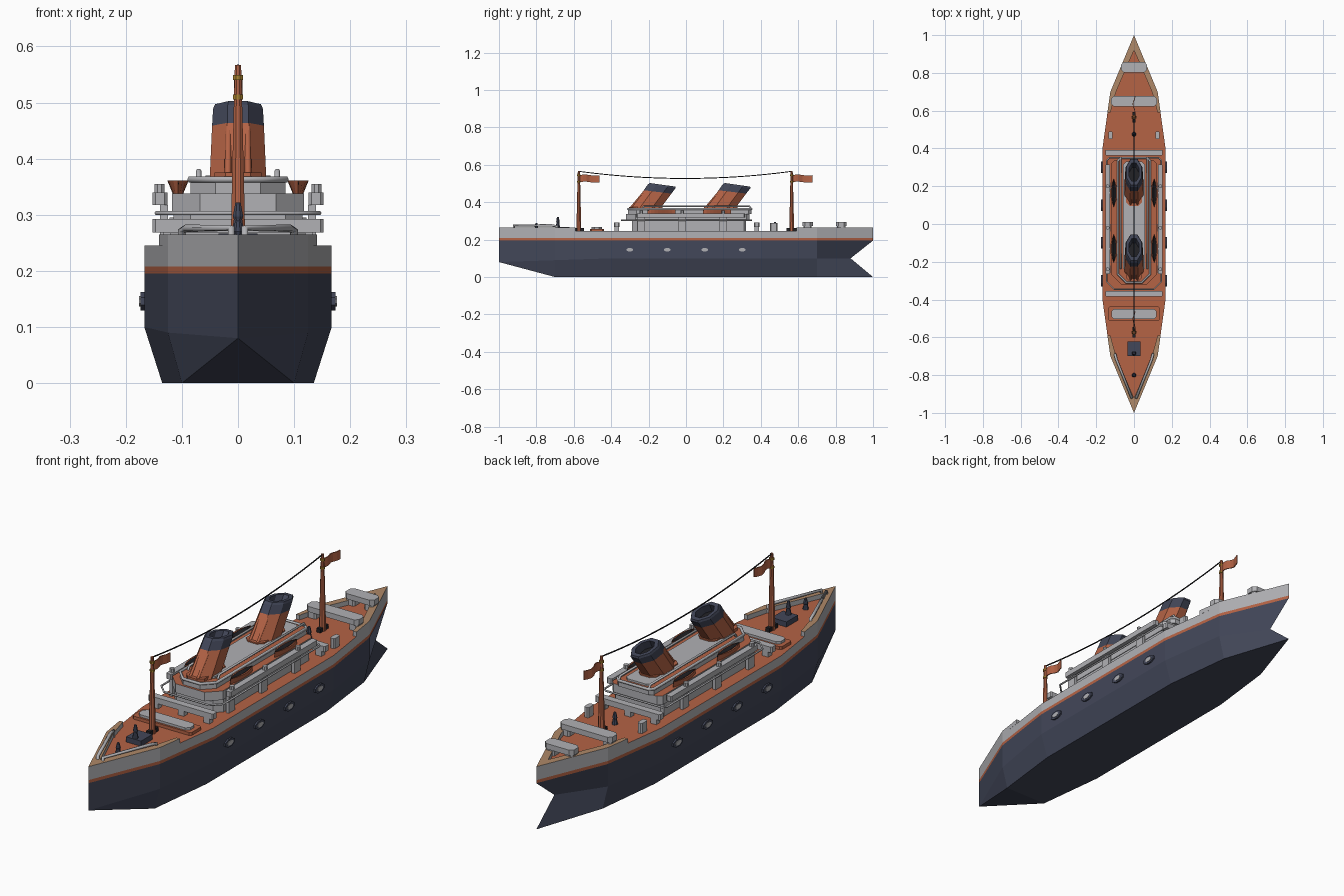
import bpy, bmesh, math
from mathutils import Vector

if "Cube" in bpy.data.objects:
    bpy.data.objects.remove(bpy.data.objects["Cube"])


def material(name, r, g, b):
    m = bpy.data.materials.new(name)
    m.use_nodes = True
    m.diffuse_color = (r, g, b, 1)
    m.node_tree.nodes["Principled BSDF"].inputs["Base Color"].default_value = (r, g, b, 1)
    return m


MATS = [material("rust orange", .46, .125, .06), material("navy", .055, .063, .1),
        material("light grey", .44, .44, .46), material("tan", .43, .25, .14),
        material("gold", .42, .24, .03), material("black", .015, .015, .018)]
ORANGE, NAVY, GREY, TAN, GOLD, BLACK = range(6)


def finish(name, bm):
    bmesh.ops.remove_doubles(bm, verts=bm.verts, dist=1e-5)
    bmesh.ops.recalc_face_normals(bm, faces=bm.faces)
    me = bpy.data.meshes.new(name)
    bm.to_mesh(me)
    bm.free()
    for m in MATS:
        me.materials.append(m)
    ob = bpy.data.objects.new(name, me)
    bpy.context.collection.objects.link(ob)
    return ob


def loft(name, rings, color, closed=True, caps=(None, None)):
    """Skin consecutive rings; color(ring, side) gives the material of each face."""
    bm = bmesh.new()
    vs = [[bm.verts.new(p) for p in ring] for ring in rings]
    n = len(rings[0])
    for i in range(len(vs) - 1):
        for j in range(n if closed else n - 1):
            k = (j + 1) % n
            f = bm.faces.new((vs[i][j], vs[i][k], vs[i + 1][k], vs[i + 1][j]))
            f.material_index = color(i, j)
    for ring, cap in zip((vs[0], vs[-1]), caps):
        if cap is not None:
            bm.faces.new(ring).material_index = cap
    return finish(name, bm)


def prism(name, outline, z0, z1, side=GREY, top=None):
    rings = [[(x, y, z) for x, y in outline] for z in (z0, z1)]
    return loft(name, rings, lambda i, j: side, caps=(side, side if top is None else top))


def slab(name, x, y, hx, hy, z0, z1, side=GREY, top=None, cut=0.0):
    """Box with optional cut corners, centred on x, y."""
    pts = []
    for sx, sy, flip in ((1, -1, 0), (1, 1, 1), (-1, 1, 0), (-1, -1, 1)):
        pair = [(x + sx * (hx - cut), y + sy * hy), (x + sx * hx, y + sy * (hy - cut))]
        if not cut:
            pair = pair[:1]
        pts += pair[::-1] if flip else pair
    return prism(name, pts, z0, z1, side, top)


def spindle(name, x, y, profile, color, sides=8):
    """Turned part from (radius, height) pairs."""
    turn = [math.tau * (k + .5) / sides for k in range(sides)]
    rings = [[(x + r * math.cos(a), y + r * math.sin(a), z) for a in turn] for r, z in profile]
    return loft(name, rings, lambda i, j: color, caps=(color, color))


def tube(name, pts, radius, color, cyclic=False):
    cu = bpy.data.curves.new(name, "CURVE")
    cu.dimensions = "3D"
    cu.bevel_depth = radius
    cu.bevel_resolution = 1
    cu.use_fill_caps = True
    sp = cu.splines.new("POLY")
    sp.points.add(len(pts) - 1)
    for p, q in zip(sp.points, pts):
        p.co = (*q, 1)
    sp.use_cyclic_u = cyclic
    cu.materials.append(MATS[color])
    ob = bpy.data.objects.new(name, cu)
    bpy.context.collection.objects.link(ob)
    return ob


# Hull: stations of (y, z) bottom and chine points, with their half widths
DECK = .245
stations = []
for y, wb, wt, yc, zb, zc in ((-1, 0, 0, -1, .08, .08), (-.7, .1, .125, -.7, 0, .09),
                              (-.4, .135, .167, -.4, 0, .1), (.4, .135, .167, .4, 0, .1),
                              (.7, .1, .125, .7, 0, .1), (1, 0, 0, .88, 0, .1)):
    half = [(wb, y, zb), (wt, yc, zc)] + [(wt, y, z) for z in (.195, .208, DECK)]
    stations.append(half + [(-x, b, c) for x, b, c in reversed(half)])
bands = [NAVY, NAVY, ORANGE, GREY, ORANGE, GREY, ORANGE, NAVY, NAVY, NAVY]
loft("hull", stations, lambda i, j: bands[j])

# Raised bulwarks with tan caps at both ends
for name, s in (("bow_bulwark", -1), ("stern_bulwark", 1)):
    outer = [(.141, .59), (.125, .7), (0, 1), (-.125, .7), (-.141, .59)]
    inner = [(.125, .59), (.095, .7), (0, .92), (-.095, .7), (-.125, .59)]
    secs = [[(a, s * b, DECK), (a, s * b, .265), (c, s * d, .265), (c, s * d, DECK)]
            for (a, b), (c, d) in zip(outer, inner)]
    loft(name, secs, lambda i, j: TAN if j == 1 else GREY, caps=(GREY, GREY))

# Portholes: navy surround with a pale pane
for s, side in ((1, "left"), (-1, "right")):
    for y in (-.3, -.1, .1, .3):
        for part, x0, x1, w, h, col in (("frame", .16, .174, .033, .018, NAVY),
                                        ("pane", .17, .176, .019, .01, GREY)):
            oval = [(w * math.cos(a), h * math.sin(a)) for a in
                    [math.tau * (k + .5) / 8 for k in range(8)]]
            loft(f"{side}_porthole_{part}", [[(s * x, y + a, .146 + b) for a, b in oval] for x in (x0, x1)],
                 lambda i, j: col, caps=(col, col))


def house_outline(w, y0, y1, cut):
    return [(-w + cut, y0), (w - cut, y0), (w, y0 + cut), (w, y1 - cut / 3), (w - cut / 3, y1),
            (-w + cut / 3, y1), (-w, y1 - cut / 3), (-w, y0 + cut)]


# Stacked deckhouse
prism("lower_house", house_outline(.115, -.29, .32, .03), DECK, .30, GREY, ORANGE)
prism("middle_house", house_outline(.118, -.32, .34, .05), .30, .338, GREY, ORANGE)
upper = house_outline(.085, -.31, .35, .045)
prism("upper_house", upper, .338, .362, GREY, ORANGE)
slab("roof", 0, .04, .058, .29, .362, .37, GREY, cut=.015)
tube("roof_edge_rail", [(x, y, .363) for x, y in upper], .006, GREY, True)

# Cross bridges before and behind the house
for name, y in (("front_bridge", -.37), ("rear_bridge", .378)):
    slab(name, 0, y, .152, .015, .268, .292, GREY, cut=.005)
    for x in (-.12, 0, .12):
        slab(name + "_leg", x, y, .014, .012, DECK, .268)

tube("walkway_rail", [(x, y, .303) for x, y in house_outline(.145, -.345, .35, .04)], .004, GREY, True)

# Side galleries, roof rails and lifeboats
for s, side in ((1, "left"), (-1, "right")):
    slab(side + "_gallery", s * .139, .025, .013, .29, .317, .34, GREY, cut=.005)
    for y in (-.24, -.02, .2):
        slab(side + "_gallery_leg", s * .132, y, .007, .02, DECK, .317)
        spindle(side + "_gallery_post", s * .14, y, ((.01, .34), (.01, .355)), GREY)
    tube(side + "_roof_rail", [(s * .07, -.235, .362), (s * .07, -.225, .378), (s * .07, .34, .378),
                               (s * .07, .35, .362)], .005, GREY)
    for y0 in (-.13, .165):
        rings = []
        for t in range(-4, 5):
            u = t / 4
            w = .019 * (1 - u * u)
            y = y0 + .075 * u
            rings.append([(s * .107 + a * w, y, z) for a, z in
                          ((-.5, .338), (-1, .361), (-.65, .361), (0, .352), (.65, .361), (1, .361), (.5, .338))])
        loft(side + "_lifeboat", rings, lambda i, j: BLACK if j in (2, 3) else ORANGE)

# Raked eight-sided funnels, hollow at the top
oct_dirs = [(math.cos(a), math.sin(a)) for a in [math.tau * (k + .5) / 8 for k in range(8)]]
for name, y0 in (("front_funnel", 0), ("rear_funnel", .4)):
    rings = []
    for z, cy, rx, ry, tilt in ((.355, -.225, .055, .085, 0), (.455, -.152, .05, .08, .12),
                                (.485, -.13, .048, .08, .14), (.493, -.125, .044, .074, .14),
                                (.493, -.125, .03, .052, .14), (.46, -.145, .028, .048, .14)):
        rings.append([(rx * c, y0 + cy + ry * d, z - tilt * ry * d) for c, d in oct_dirs])
    loft(name, rings, lambda i, j: ORANGE if i == 0 else NAVY, caps=(None, BLACK))
    slab(name + "_foot", 0, y0 - .215, .042, .09, .36, .375, ORANGE, cut=.02)
    for s in (1, -1):
        tube(name + "_pipe", [(s * .018, y0 - .3, .365), (s * .017, y0 - .225, .455)], .006, ORANGE)

# Masts with gold bands and waving flags
for name, y in (("front_mast", -.573), ("rear_mast", .565)):
    spindle(name, 0, y, ((.014, DECK), (.012, .34), (.008, .5), (.006, .567)), ORANGE)
    for z in (.505, .54):
        spindle(name + "_band", 0, y, ((.01, z), (.01, z + .009)), GOLD)
    slab(name + "_foot", 0, y, .009, .028, DECK, .262, BLACK)
    rings = []
    for t in range(7):
        x, fy, dz = .006 * math.sin(t * 1.3), y + .005 + t * .0175, .003 * math.sin(t)
        rings.append([(x + a, fy, z + dz) for a, z in ((-.002, .507), (.002, .507), (.002, .545), (-.002, .545))])
    loft(name + "_flag", rings, lambda i, j: ORANGE, caps=(ORANGE, ORANGE))

# Sagging wire between the mastheads
tube("mast_wire", [(0, -.573 + 1.138 * k / 16, .527 + .038 * (k / 8 - 1) ** 2) for k in range(17)], .0028, BLACK)

# Foredeck: hatch, winch base, bollards and side rails
slab("hatch_base", 0, -.475, .138, .037, DECK, .258, ORANGE, cut=.008)
slab("hatch_cover", 0, -.477, .12, .027, .258, .268, GREY, cut=.014)
slab("winch_base", 0, -.66, .035, .038, DECK, .267, NAVY)
for name, y, z0, h in (("winch", -.685, .267, .055), ("bow_bollard", -.8, DECK, .045),
                       ("stern_bollard", .475, DECK, .05)):
    spindle(name, 0, y, ((.012, z0), (.008, z0 + h * .45), (.01, z0 + h * .55), (.005, z0 + h)), NAVY)
for s, side in ((1, "left"), (-1, "right")):
    tube(side + "_bow_rail", [(s * .1, -.69, DECK), (s * .1, -.69, .272), (s * .092, -.72, .276),
                              (s * .012, -.92, .276), (s * .012, -.92, DECK)], .007, GREY)
    slab(side + "_vent", s * .125, .47, .011, .02, DECK, .288, GREY, cut=.005)

# Afterdeck raised benches
for name, y, w in (("wide_stern_bench", .65, .122), ("narrow_stern_bench", .83, .068)):
    slab(name, 0, y, w, .028, .272, .295, GREY, cut=.014)
    for s in (1, -1):
        slab(name + "_leg", s * (w - .025), y, .02, .022, DECK, .272, GREY, cut=.006)
